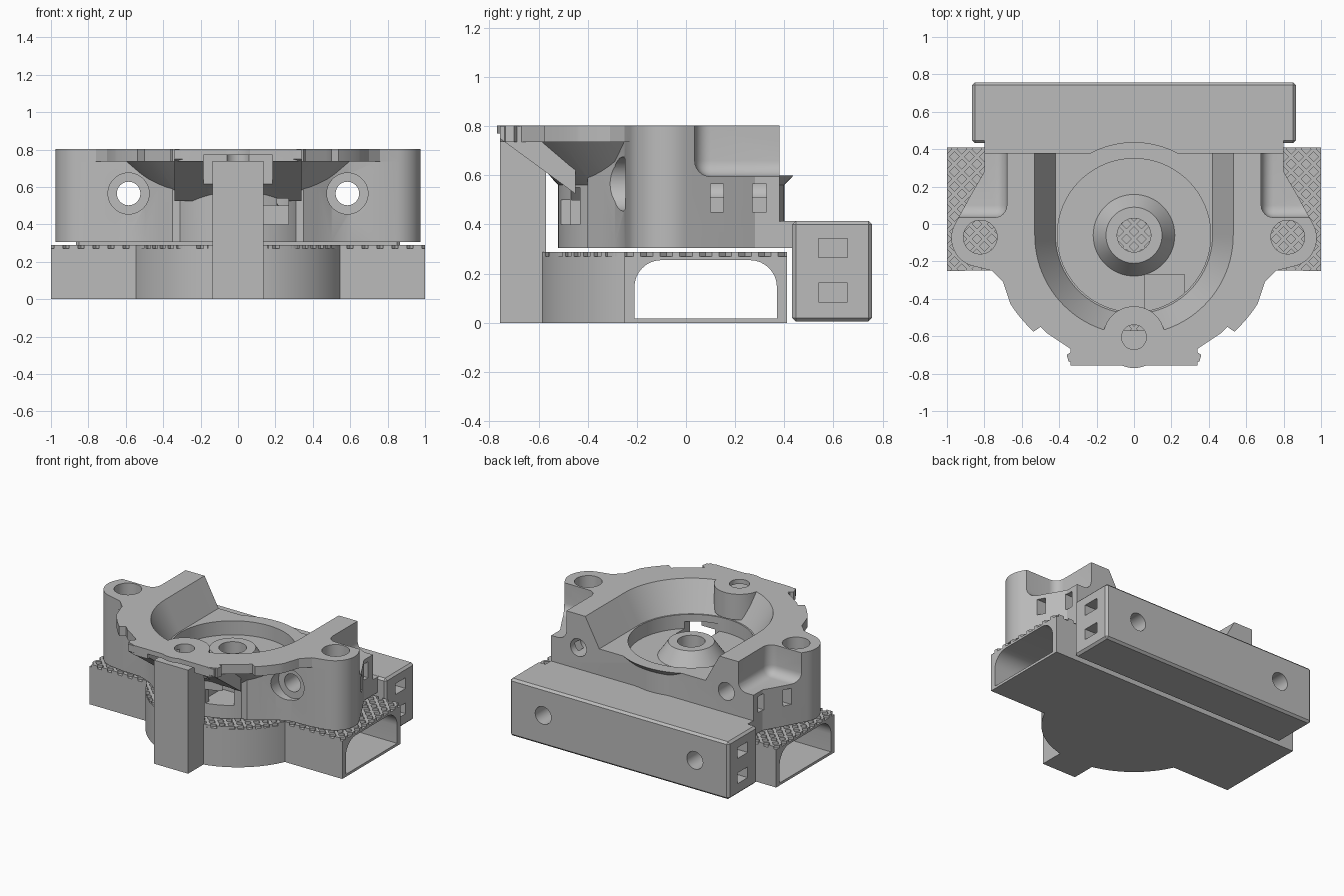
import bpy, bmesh, math
from mathutils import Matrix, Vector

if "Cube" in bpy.data.objects:
    bpy.data.objects.remove(bpy.data.objects["Cube"])

grey = bpy.data.materials.new("plain_grey")
grey.use_nodes = True
COLOUR = (0.5, 0.5, 0.5, 1)
grey.diffuse_color = COLOUR
grey.node_tree.nodes["Principled BSDF"].inputs["Base Color"].default_value = COLOUR


def make(name, bm):
    bmesh.ops.recalc_face_normals(bm, faces=bm.faces)
    mesh = bpy.data.meshes.new(name)
    bm.to_mesh(mesh)
    bm.free()
    mesh.materials.append(grey)
    ob = bpy.data.objects.new(name, mesh)
    bpy.context.collection.objects.link(ob)
    return ob


def arc(cx, cy, r, a0, a1, n=16):
    angles = [math.radians(a0 + (a1 - a0) * i / n) for i in range(n + 1)]
    return [(cx + r * math.cos(a), cy + r * math.sin(a)) for a in angles]


def mirrored(half):
    return half + [(-x, y) for x, y in reversed(half)]


def prism(name, low, z0, z1, high=None, along_x=False):
    """Extrude or loft an outline; along_x turns it into a y-z profile."""
    bm = bmesh.new()
    place = (lambda p, h: (h, p[0], p[1])) if along_x else (lambda p, h: (p[0], p[1], h))
    a = [bm.verts.new(place(p, z0)) for p in low]
    b = [bm.verts.new(place(p, z1)) for p in (high or low)]
    bm.faces.new(a)
    bm.faces.new(b)
    for i in range(len(a)):
        j = (i + 1) % len(a)
        bm.faces.new((a[i], a[j], b[j], b[i]))
    return make(name, bm)


def box(name, x0, x1, y0, y1, z0, z1, bevel=0, segments=1):
    bm = bmesh.new()
    size = Vector((x1 - x0, y1 - y0, z1 - z0))
    mid = Vector((x0 + x1, y0 + y1, z0 + z1)) / 2
    bmesh.ops.create_cube(bm, size=1, matrix=Matrix.Translation(mid) @ Matrix.Diagonal(size).to_4x4())
    if bevel:
        bmesh.ops.bevel(bm, geom=bm.edges[:], offset=bevel, segments=segments,
                        profile=0.5, affect='EDGES')
    return make(name, bm)


def drum(name, x, y, z0, z1, r0, r1=None, n=64):
    bm = bmesh.new()
    bmesh.ops.create_cone(bm, cap_ends=True, segments=n, radius1=r0, radius2=r1 or r0,
                          depth=z1 - z0, matrix=Matrix.Translation((x, y, (z0 + z1) / 2)))
    return make(name, bm)


def bore(name, x, z, y0, y1, r):
    bm = bmesh.new()
    bmesh.ops.create_cone(bm, cap_ends=True, segments=40, radius1=r, radius2=r, depth=y1 - y0,
                          matrix=Matrix.Translation((x, (y0 + y1) / 2, z)) @ Matrix.Rotation(math.pi / 2, 4, 'X'))
    return make(name, bm)


def combine(ob, op, *others):
    """Apply a boolean with each tool, then discard the tool."""
    for tool in others:
        mod = ob.modifiers.new("cut", 'BOOLEAN')
        mod.operation, mod.object, mod.solver = op, tool, 'EXACT'
        graph = bpy.context.evaluated_depsgraph_get()
        mesh = bpy.data.meshes.new_from_object(ob.evaluated_get(graph))
        ob.modifiers.clear()
        ob.data = mesh
        bpy.data.objects.remove(tool)


SIDES = (-1, 1)
CY = -0.06  # centre of the round chamber


def sided(s, a, b):
    return (a, b) if s > 0 else (-b, -a)


# Base tray with rounded front and a tunnel running across
base_outline = mirrored([(1, 0.41), (1, -0.25)] + arc(0, 0, 0.6, -24.6, -89, 24))
base = prism("base_tray", base_outline, 0, 0.27)
tunnel = [(-0.21, 0.018), (0.37, 0.018)] + arc(0.26, 0.145, 0.11, 0, 90, 8) + arc(-0.1, 0.145, 0.11, 90, 180, 8)
combine(base, 'DIFFERENCE', prism("tunnel", tunnel, -1.1, 1.1, along_x=True))

# Diamond tread on the tray
for s in SIDES:
    bm = bmesh.new()
    for i in range(-20, 21):
        bmesh.ops.create_cube(bm, size=1, matrix=Matrix.Translation((i * 0.08, 0, 0.278))
                              @ Matrix.Rotation(s * math.pi / 4, 4, 'Z') @ Matrix.Diagonal((0.02, 3, 0.022, 1)))
    tread = make("tread_ribs", bm)
    combine(tread, 'INTERSECT', prism("trim", base_outline, 0.2, 0.4))

# Front column
box("front_column", -0.135, 0.135, -0.757, -0.57, 0, 0.74)

# Upper housing: lower walls, round chamber, flared rim and top plate
ear = [(0.8, 0.38), (0.8, 0.28), (0.87, 0.16)] + arc(0.822, -0.075, 0.155, 30, -80)
housing = prism("upper_housing", mirrored(
    ear + [(0.74, -0.245), (0.6, -0.25), (0.5, -0.29), (0.42, -0.35), (0.35, -0.4)]), 0.305, 0.75)
rim = ear + [(0.76, -0.25), (0.7, -0.31)] + arc(0, 0, 0.787, -33, -47, 8) + [
    (0.5, -0.55), (0.47, -0.58), (0.35, -0.66), (0.33, -0.68), (0.36, -0.70), (0.35, -0.735), (0.29, -0.757)]
wedge = [(-0.45, 0.525), (-0.757, 0.75), (-0.757, 0.8), (-0.45, 0.8)]
combine(housing, 'UNION',
        drum("chamber", 0, CY, 0.305, 0.562, 0.46),
        drum("flare", 0, CY, 0.56, 0.74, 0.46, 0.63),
        prism("front_flare", wedge, -0.34, 0.34, along_x=True),
        prism("top_plate", mirrored(rim), 0.735, 0.803),
        box("rear_web", -0.8, 0.8, 0.3, 0.45, 0.305, 0.412))


# Horseshoe recess with sloping walls, open at the back, and the round well
def horseshoe(w):
    return [(w, 0.6)] + arc(0, CY, w, 0, -180, 48) + [(-w, 0.6)]


combine(housing, 'DIFFERENCE',
        prism("recess", horseshoe(0.42), 0.6, 0.82, horseshoe(0.54)),
        drum("well", 0, CY, 0.5, 0.7, 0.41, n=80))
combine(housing, 'UNION',
        drum("centre_cone", 0, CY, 0.49, 0.6, 0.225, 0.15),
        drum("front_boss", 0, -0.605, 0.62, 0.803, 0.165))
combine(housing, 'DIFFERENCE',
        box("column_slot", -0.185, 0.185, -0.9, -0.575, 0.2, 0.77),
        drum("centre_hole", 0, CY, 0.2, 0.9, 0.09),
        drum("boss_hole", 0, -0.605, 0.5, 0.9, 0.066),
        box("outlet", 0.06, 0.27, -0.47, -0.27, 0.4, 0.55),
        box("outlet_mouth", 0.1, 0.27, -0.6, -0.3, 0.4, 0.5))

# Ear holes, screw holes, side scoops and nut slots
for s in SIDES:
    x0, x1 = sided(s, 0.68, 1.3)
    combine(housing, 'DIFFERENCE',
            drum("ear_hole", s * 0.822, -0.07, 0.2, 0.9, 0.09),
            bore("screw_hole", s * 0.585, 0.565, -0.9, 0.6, 0.063),
            bore("screw_seat", s * 0.585, 0.565, -0.9, -0.22, 0.11),
            box("scoop", x0, x1, 0.035, 0.7, 0.595, 1.1, 0.065, 6))
    a, b = sided(s, 0.62, 1.1)
    for y0, y1 in ((0.1, 0.152), (0.27, 0.328)):
        combine(housing, 'DIFFERENCE', box("nut_slot", a, b, y0, y1, 0.45, 0.565))

# Rear clamp bar with screw holes and end slots
bar = box("rear_bar", -0.866, 0.866, 0.432, 0.757, 0.005, 0.415, 0.015)
combine(bar, 'UNION', box("bar_ledge", -0.8, 0.8, 0.385, 0.5, 0.31, 0.414))
for s in SIDES:
    combine(bar, 'DIFFERENCE', bore("bar_hole", s * 0.6, 0.22, 0.3, 0.9, 0.063))
    a, b = sided(s, 0.74, 1)
    for z0, z1 in ((0.085, 0.162), (0.265, 0.342)):
        combine(bar, 'DIFFERENCE', box("bar_slot", a, b, 0.54, 0.657, z0, z1))

# Smooth the round walls and keep the edges crisp
for ob in bpy.context.scene.objects:
    if ob.type == 'MESH' and grey.name in ob.data.materials:
        bpy.ops.object.select_all(action='DESELECT')
        ob.select_set(True)
        bpy.context.view_layer.objects.active = ob
        bpy.ops.object.shade_smooth_by_angle(angle=math.radians(25))
